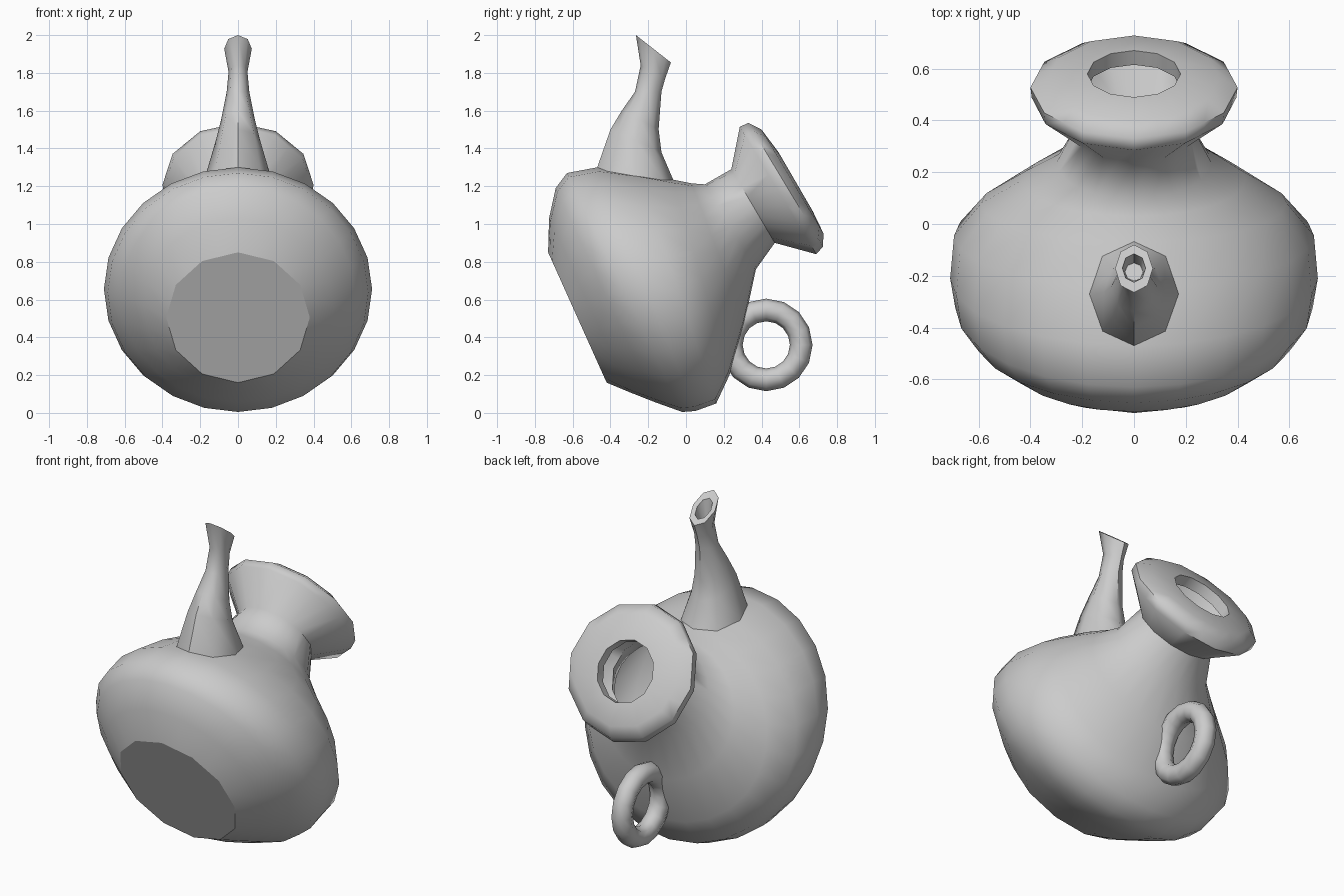
import bpy, math
from mathutils import Vector

if "Cube" in bpy.data.objects:
    bpy.data.objects.remove(bpy.data.objects["Cube"])

clay = bpy.data.materials.new("grey clay")
clay.diffuse_color = (0.6, 0.6, 0.6, 1)
clay.use_nodes = True
clay.node_tree.nodes["Principled BSDF"].inputs["Base Color"].default_value = clay.diffuse_color


def finish(obj, angle):
    obj.data.materials.append(clay)
    bpy.ops.object.select_all(action='DESELECT')
    obj.select_set(True)
    bpy.context.view_layer.objects.active = obj
    bpy.ops.object.shade_smooth_by_angle(angle=math.radians(angle))


def ring(top, bottom, w, n, coarse=False):
    """Tilted ellipse given by its two ends in the yz plane and its half width in x."""
    t, b = Vector((0, *top)), Vector((0, *bottom))
    c, h = (t + b) / 2, (t - b) / 2
    pts = [c + h * math.cos(2 * math.pi * i / n) + Vector((w * math.sin(2 * math.pi * i / n), 0, 0))
           for i in range(n)]
    if coarse:  # half as many visible sides
        for i in range(1, n, 2):
            pts[i] = (pts[i - 1] + pts[(i + 1) % n]) / 2
    return pts


def loft(name, rings, angle, cap_start=False, cap_end=False):
    n = len(rings[0])
    verts = [p for r in rings for p in r]
    faces = []
    for k in range(len(rings) - 1):
        for i in range(n):
            j = (i + 1) % n
            faces.append((k * n + i, (k + 1) * n + i, (k + 1) * n + j, k * n + j))
    if cap_start:  # separate vertices keep the edge crisp
        base = len(verts)
        verts += rings[0]
        faces.append(tuple(range(base, base + n)))
    if cap_end:
        faces.append(tuple(reversed(range((len(rings) - 1) * n, len(rings) * n))))
    me = bpy.data.meshes.new(name)
    me.from_pydata(verts, [], faces)
    me.update()
    obj = bpy.data.objects.new(name, me)
    bpy.context.collection.objects.link(obj)
    finish(obj, angle)
    return obj


# Tilted jug body: flat base, belly, neck, flared rim and short mouth wall
body = [
    ((-0.73, 0.85), (-0.42, 0.16), 0.38, True),
    ((-0.725, 1.03), (-0.30, 0.11), 0.50, False),
    ((-0.69, 1.19), (-0.16, 0.055), 0.62, False),
    ((-0.63, 1.27), (-0.02, 0.005), 0.69, False),
    ((-0.47, 1.30), (0.05, 0.01), 0.71, False),
    ((-0.25, 1.27), (0.16, 0.05), 0.695, False),
    ((-0.07, 1.235), (0.23, 0.20), 0.59, False),
    ((0.03, 1.215), (0.31, 0.48), 0.43, False),
    ((0.10, 1.21), (0.37, 0.76), 0.30, False),
    ((0.24, 1.29), (0.47, 0.90), 0.235, True),
    ((0.285, 1.515), (0.69, 0.84), 0.395, True),
    ((0.33, 1.535), (0.725, 0.88), 0.40, True),
    ((0.40, 1.50), (0.728, 0.95), 0.33, True),
    ((0.49, 1.38), (0.67, 1.07), 0.18, True),
    ((0.435, 1.348), (0.615, 1.038), 0.18, True),
]
loft("jug_body", [ring(t, b, w, 24, c) for t, b, w, c in body], 60, cap_start=True)

# Spout: curved taper with a slanted, hollow tip
spout = [
    ((-0.055, 1.20), (-0.485, 1.25), 0.18),
    ((-0.07, 1.24), (-0.47, 1.30), 0.168),
    ((-0.13, 1.38), (-0.40, 1.50), 0.118),
    ((-0.145, 1.50), (-0.34, 1.60), 0.09),
    ((-0.13, 1.70), (-0.27, 1.70), 0.06),
    ((-0.11, 1.77), (-0.24, 1.84), 0.05),
    ((-0.08, 1.855), (-0.265, 2.00), 0.073),
    ((-0.115, 1.88), (-0.225, 1.965), 0.045),
    ((-0.15, 1.80), (-0.22, 1.85), 0.035),
]
loft("spout", [ring(t, b, w, 8) for t, b, w in spout], 50, cap_end=True)

# Ring handle, partly sunk into the lower back
bpy.ops.mesh.primitive_torus_add(major_segments=16, minor_segments=8, major_radius=0.185,
                                 minor_radius=0.06, location=(0, 0.425, 0.36),
                                 rotation=(0, math.pi / 2, 0))
handle = bpy.context.object
handle.name = "ring_handle"
finish(handle, 60)
